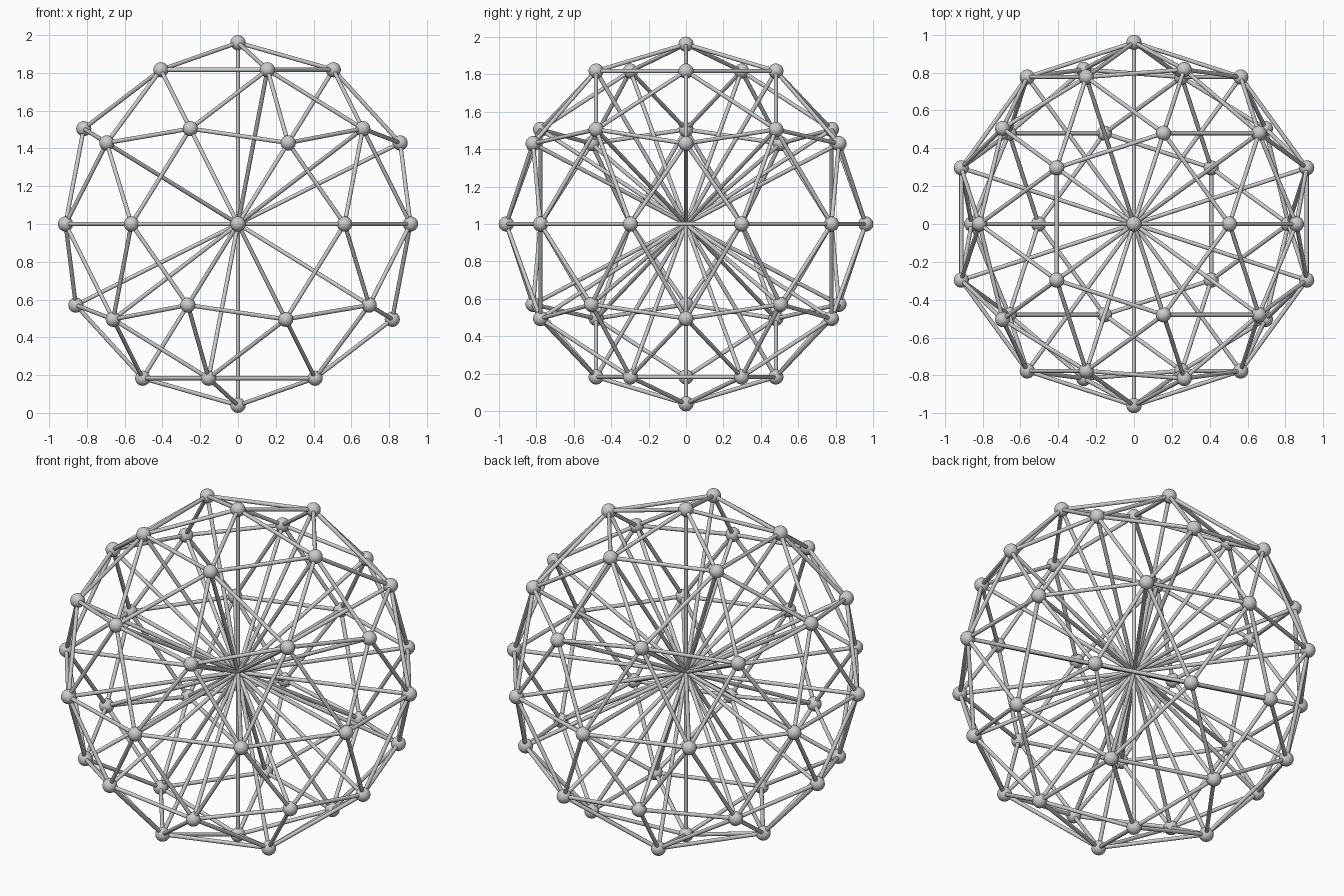
import bpy
import bmesh
from mathutils import Matrix, Vector

cube = bpy.data.objects.get("Cube")
if cube:
    bpy.data.objects.remove(cube, do_unlink=True)

BALL_R = 0.04
ROD_R = 0.011
SHELL_R = 1 - BALL_R
CENTRE = Vector((0, 0, 1))

grey = bpy.data.materials.new("light_grey")
grey.use_nodes = True
colour = (0.6, 0.6, 0.6, 1)
grey.diffuse_color = colour
grey.node_tree.nodes["Principled BSDF"].inputs["Base Color"].default_value = colour


def add_rod(bm, a, b):
    """Thin round bar between two points."""
    axis = b - a
    turn = axis.to_track_quat('Z', 'Y').to_matrix().to_4x4()
    bmesh.ops.create_cone(bm, cap_ends=True, segments=16, radius1=ROD_R, radius2=ROD_R,
                          depth=axis.length,
                          matrix=Matrix.Translation((a + b) / 2) @ turn)


def finish(bm, name):
    """Turn the geometry into a smooth shaded object."""
    bmesh.ops.recalc_face_normals(bm, faces=bm.faces)
    mesh = bpy.data.meshes.new(name)
    bm.to_mesh(mesh)
    bm.free()
    mesh.materials.append(grey)
    obj = bpy.data.objects.new(name, mesh)
    bpy.context.collection.objects.link(obj)
    bpy.ops.object.select_all(action='DESELECT')
    obj.select_set(True)
    bpy.context.view_layer.objects.active = obj
    bpy.ops.object.shade_smooth_by_angle()


# Geodesic layout that places every joint and strut
layout = bmesh.new()
bmesh.ops.create_icosphere(layout, subdivisions=2, radius=SHELL_R,
                           matrix=Matrix.Translation(CENTRE))
points = [v.co.copy() for v in layout.verts]
edges = [(e.verts[0].co.copy(), e.verts[1].co.copy()) for e in layout.edges]
layout.free()

# Ball joints
bm = bmesh.new()
for p in points:
    bmesh.ops.create_uvsphere(bm, u_segments=24, v_segments=14, radius=BALL_R,
                              matrix=Matrix.Translation(p))
finish(bm, "ball_joints")

# Outer lattice of struts
bm = bmesh.new()
for a, b in edges:
    add_rod(bm, a, b)
finish(bm, "shell_struts")

# Spokes from the middle to each joint
bm = bmesh.new()
for p in points:
    add_rod(bm, CENTRE, p)
finish(bm, "spokes")
